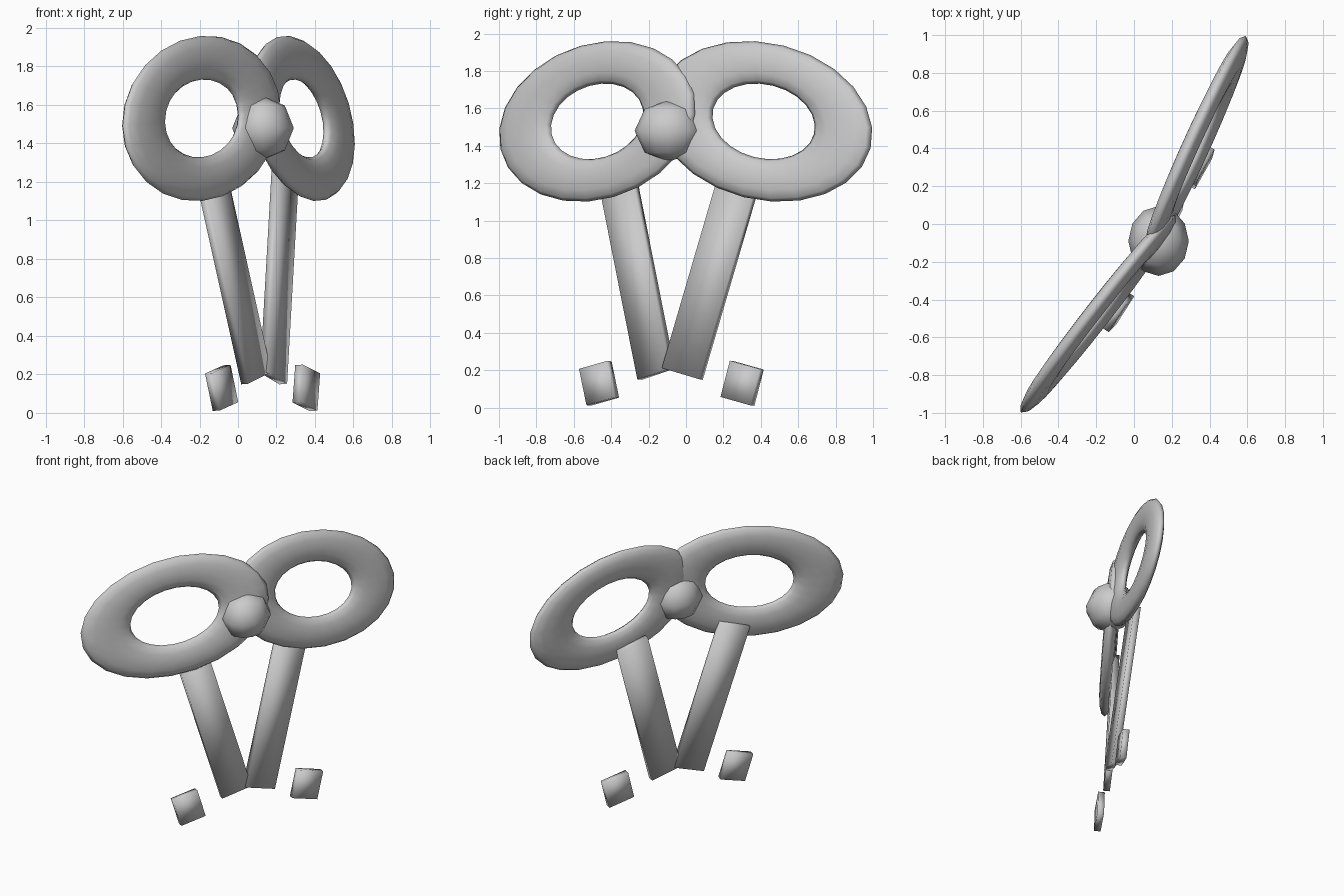
import bpy
from math import sin, cos
from mathutils import Matrix, Vector

if "Cube" in bpy.data.objects:
    bpy.data.objects.remove(bpy.data.objects["Cube"])

TUBE = 0.36   # ring tube radius relative to ring radius


def frame(u, v, w, origin):
    """Matrix whose columns are three axis vectors and an origin."""
    m = Matrix.Identity(4)
    for i, col in enumerate((u, v, w, origin)):
        for r in range(3):
            m[r][i] = col[r]
    return m


def finish(name, matrix):
    ob = bpy.context.object
    ob.name = name
    ob.data.transform(matrix)
    if matrix.determinant() < 0:
        ob.data.flip_normals()
    bpy.ops.object.shade_smooth()
    return ob


def loop(name, center, half_y, half_z, slope, skew):
    """Flattened ring in a slightly leaning upright plane."""
    def in_plane(y, z):
        return Vector((slope * y - 0.1 * z, y, z))
    wy, hz = half_y / (1 + TUBE), half_z / (1 + TUBE)
    u = in_plane(wy * cos(skew), hz * sin(skew))
    v = in_plane(wy * sin(skew), hz * cos(skew))
    n = u.cross(v).normalized() * (0.045 / TUBE)
    bpy.ops.mesh.primitive_torus_add(major_segments=24, minor_segments=12,
                                     major_radius=1, minor_radius=TUBE)
    finish(name, frame(u, v, n, center))


def strip(name, bottom, top, width, thick=0.045):
    """Flat ribbon box between two centre points."""
    b, t, w = Vector(bottom), Vector(top), Vector(width)
    axis = t - b
    n = w.cross(axis).normalized() * thick
    bpy.ops.mesh.primitive_cube_add(size=1)
    finish(name, frame(w, n, axis, (b + t) / 2))


# Bow loops
loop("left_loop", (-0.19, -0.475, 1.53), 0.525, 0.43, 0.79, 0.09)
loop("right_loop", (0.33, 0.415, 1.53), 0.582, 0.43, 0.44, -0.078)

# Centre knot
bpy.ops.mesh.primitive_uv_sphere_add(segments=12, ring_count=4, radius=1)
finish("knot", frame((0.16, 0, 0), (0, 0.185, 0), (0, 0, 0.165),
                     (0.13, -0.09, 1.48)))

# Ribbon tails
strip("left_tail", (0.095, -0.16, 0.18), (-0.14, -0.37, 1.24), (0.12, 0.175, 0.06))
strip("right_tail", (0.185, -0.02, 0.18), (0.245, 0.29, 1.24), (0.10, 0.20, -0.06))

# Loose ribbon ends
strip("left_ribbon_end", (-0.065, -0.445, 0.033), (-0.105, -0.485, 0.227),
      (0.095, 0.15, 0.043))
strip("right_ribbon_end", (0.348, 0.275, 0.033), (0.362, 0.325, 0.227),
      (0.09, 0.16, -0.045))
